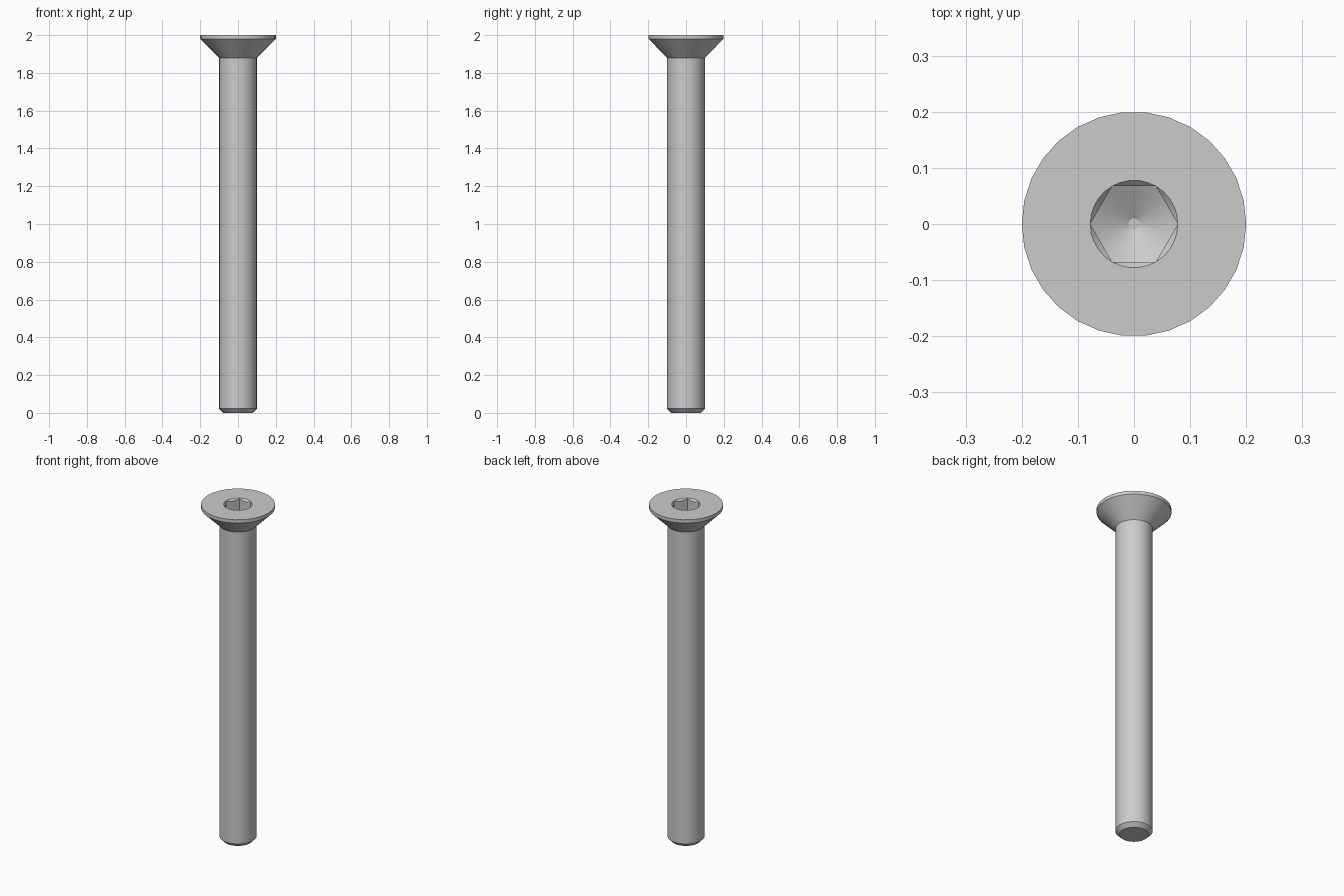
import bpy
import bmesh
from math import cos, pi, radians, sin

cube = bpy.data.objects.get("Cube")
if cube:
    bpy.data.objects.remove(cube)

SIDES = 30          # facets round the screw, a multiple of six
SOCKET = 0.078      # socket radius across the corners
FLOOR_Z = 1.91      # where the socket walls meet the drilled floor


def circle(radius, z):
    """Ring of points as (radius, z) for each facet corner."""
    return [(radius, z)] * SIDES


def hexagon():
    """Socket radius at each facet corner, with corners on the x axis."""
    flat = SOCKET * cos(pi / 6)
    return [flat / cos((2 * pi * i / SIDES) % (pi / 3) - pi / 6) for i in range(SIDES)]


# Outline from the tip, up the shank and head, then down into the socket
rings = [
    circle(0.078, 0),
    circle(0.1, 0.022),
    circle(0.1, 1.88),
    circle(0.2, 1.98),
    circle(0.2, 2),
    circle(SOCKET, 2),
    [(r, 2 - (SOCKET - r) - 0.0005) for r in hexagon()],
    [(r, FLOOR_Z - 0.58 * (SOCKET - r)) for r in hexagon()],
    circle(0.01, FLOOR_Z - 0.58 * (SOCKET - 0.01)),
]

bm = bmesh.new()
loops = []
for ring in rings:
    loops.append([
        bm.verts.new((r * cos(2 * pi * i / SIDES), r * sin(2 * pi * i / SIDES), z))
        for i, (r, z) in enumerate(ring)
    ])
for low, high in zip(loops, loops[1:]):
    for i in range(SIDES):
        j = (i + 1) % SIDES
        bm.faces.new((low[i], low[j], high[j], high[i]))

# Flat tip and the small flat at the bottom of the socket
bm.faces.new(loops[0][::-1])
bm.faces.new(loops[-1])
bmesh.ops.recalc_face_normals(bm, faces=bm.faces)

mesh = bpy.data.meshes.new("countersunk_screw")
bm.to_mesh(mesh)
bm.free()
screw = bpy.data.objects.new("countersunk_screw", mesh)
bpy.context.collection.objects.link(screw)

# Plain grey metal
steel = bpy.data.materials.new("grey_steel")
steel.use_nodes = True
colour = (0.6, 0.6, 0.6, 1)
steel.diffuse_color = colour
steel.node_tree.nodes["Principled BSDF"].inputs["Base Color"].default_value = colour
mesh.materials.append(steel)

# Smooth round faces, crisp machined edges
bpy.ops.object.select_all(action="DESELECT")
screw.select_set(True)
bpy.context.view_layer.objects.active = screw
bpy.ops.object.shade_smooth_by_angle(angle=radians(25))
